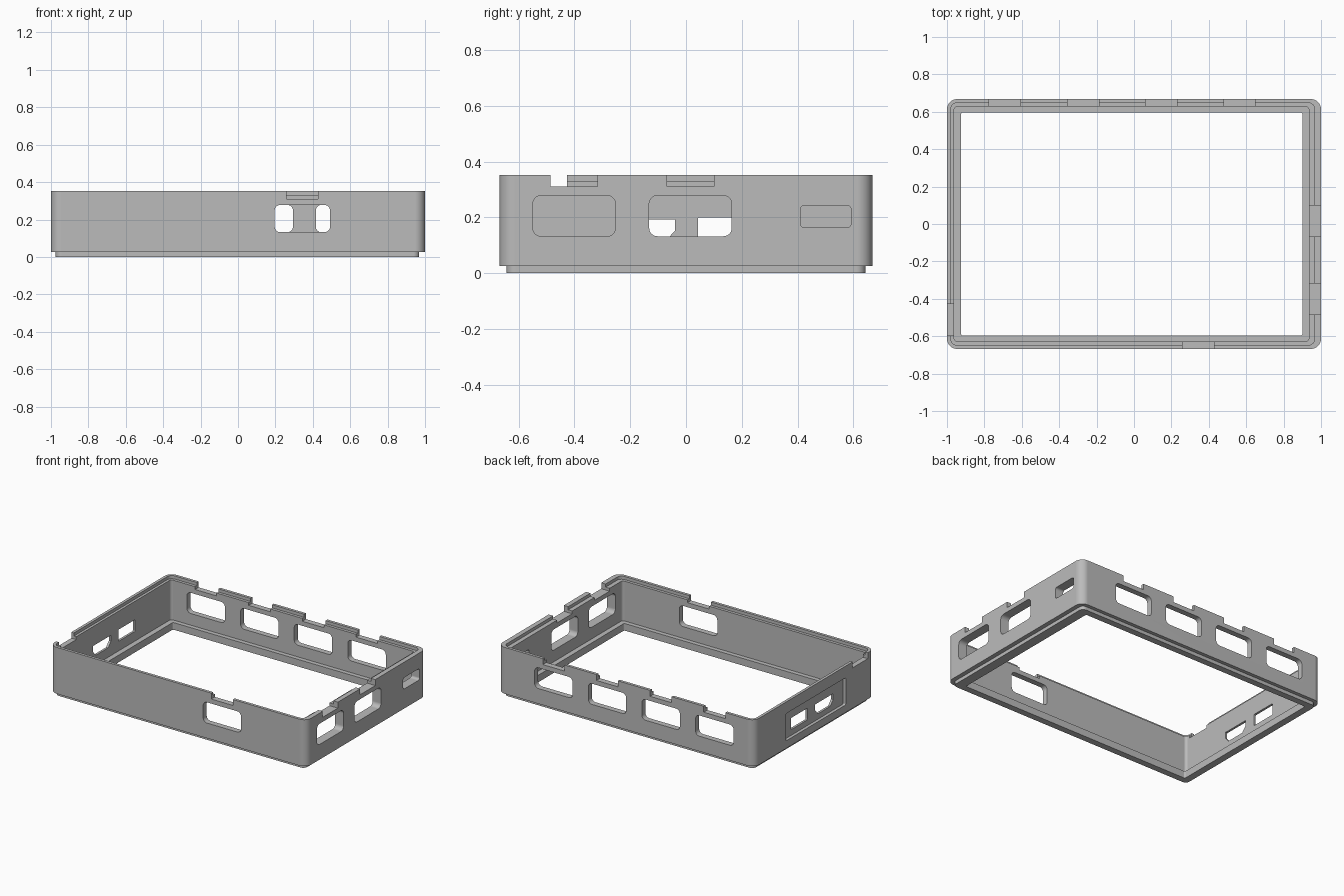
import bpy
import bmesh
import math
from mathutils import Vector

if "Cube" in bpy.data.objects:
    bpy.data.objects.remove(bpy.data.objects["Cube"], do_unlink=True)

TOP = 0.352
STEP = 0.025
LEDGE = 0.33
FLANGE = 0.05
NOTCH_FLOOR = 0.31


def material(name, color):
    mat = bpy.data.materials.new(name)
    mat.use_nodes = True
    mat.diffuse_color = color
    mat.node_tree.nodes["Principled BSDF"].inputs["Base Color"].default_value = color
    return mat


def rounded_rect(a0, a1, b0, b1, r, seg=8):
    """Counter-clockwise outline of a rectangle with round corners."""
    corners = [(a1 - r, b1 - r), (a0 + r, b1 - r), (a0 + r, b0 + r), (a1 - r, b0 + r)]
    points = []
    for quarter, (ca, cb) in enumerate(corners):
        for i in range(seg + 1):
            t = (quarter + i / seg) * math.pi / 2
            points.append((ca + r * math.cos(t), cb + r * math.sin(t)))
    return points


def finish(name, bm):
    bmesh.ops.recalc_face_normals(bm, faces=bm.faces)
    mesh = bpy.data.meshes.new(name)
    bm.to_mesh(mesh)
    bm.free()
    obj = bpy.data.objects.new(name, mesh)
    bpy.context.collection.objects.link(obj)
    return obj


def prism(bm, outline, axis, start, end):
    """Extrude an outline (horizontal, vertical) through a wall along x or y."""
    def place(h, z, d):
        return Vector((d, h, z)) if axis == "x" else Vector((h, d, z))
    a = [bm.verts.new(place(h, z, start)) for h, z in outline]
    b = [bm.verts.new(place(h, z, end)) for h, z in outline]
    bm.faces.new(a)
    bm.faces.new(b[::-1])
    for i in range(len(a)):
        j = (i + 1) % len(a)
        bm.faces.new((a[i], a[j], b[j], b[i]))


# Frame wall: closed chain of rounded rings, (x min, x max, y half, radius)
outer = (-1, 1, 0.668, 0.055)
rabbet = (-0.98, 0.966, 0.648, 0.035)
inner = (-0.962, 0.935, 0.628, 0.018)
opening = (-0.925, 0.90, 0.597, 0.01)
lip = (-0.975, 0.969, 0.643, 0.032)
chain = [(outer, STEP), (outer, TOP), (rabbet, TOP), (rabbet, LEDGE), (inner, LEDGE),
         (inner, FLANGE), (opening, FLANGE), (opening, 0), (lip, 0), (lip, STEP)]
bm = bmesh.new()
rings = []
for (x0, x1, y, r), z in chain:
    rings.append([bm.verts.new((px, py, z)) for px, py in rounded_rect(x0, x1, -y, y, r)])
for k, low in enumerate(rings):
    high = rings[(k + 1) % len(rings)]
    for i in range(len(low)):
        j = (i + 1) % len(low)
        bm.faces.new((low[i], low[j], high[j], high[i]))
frame = finish("case_frame", bm)
frame.data.materials.append(material("mid grey plastic", (0.5, 0.5, 0.5, 1)))

# Wall ranges for the cutters
walls = {"front": ("y", -0.75, -0.55), "back": ("y", 0.55, 0.75),
         "plus": ("x", 0.85, 1.1), "minus": ("x", -1.1, -0.85)}
bm = bmesh.new()


def notch(wall, center):
    half = 0.084
    outline = [(center - half, NOTCH_FLOOR), (center + half, NOTCH_FLOOR),
               (center + half, 0.45), (center - half, 0.45)]
    prism(bm, outline, *walls[wall])


# Large windows, each with a notch in the rim above
bays = [("front", 0.344)]
bays += [("back", -0.69 + 0.418 * i) for i in range(4)]
bays += [("plus", -0.401), ("plus", 0.016)]
for wall, c in bays:
    prism(bm, rounded_rect(c - 0.148, c + 0.148, 0.132, 0.278, 0.03), *walls[wall])
    notch(wall, c)
notch("minus", -0.511)

# Small slot, square port and tapered port
prism(bm, rounded_rect(0.41, 0.592, 0.163, 0.243, 0.016), *walls["plus"])
prism(bm, rounded_rect(0.043, 0.228, 0.118, 0.2, 0.006), *walls["minus"])
tapered = [(-0.24, 0.193), (-0.24, 0.152), (-0.208, 0.116),
           (-0.072, 0.116), (-0.04, 0.152), (-0.04, 0.193)]
prism(bm, tapered, *walls["minus"])
openings = finish("opening_cutter", bm)

# Shallow recess around the two ports
bm = bmesh.new()
prism(bm, rounded_rect(-0.35, 0.315, 0.078, 0.27, 0.008), "x", -1.1, -0.978)
recess = finish("recess_cutter", bm)

# Cut, then bake the result and drop the cutters
for cutter in (recess, openings):
    cutter.hide_render = True
    mod = frame.modifiers.new(cutter.name, "BOOLEAN")
    mod.operation = "DIFFERENCE"
    mod.solver = "EXACT"
    mod.object = cutter
graph = bpy.context.evaluated_depsgraph_get()
baked = bpy.data.meshes.new_from_object(frame.evaluated_get(graph))
frame.modifiers.clear()
frame.data = baked
for cutter in (recess, openings):
    bpy.data.objects.remove(cutter, do_unlink=True)

# Smooth the round corners only
bpy.ops.object.select_all(action="DESELECT")
frame.select_set(True)
bpy.context.view_layer.objects.active = frame
bpy.ops.object.shade_smooth_by_angle(angle=math.radians(30))
weighted = frame.modifiers.new("weighted_normals", "WEIGHTED_NORMAL")
weighted.keep_sharp = True
